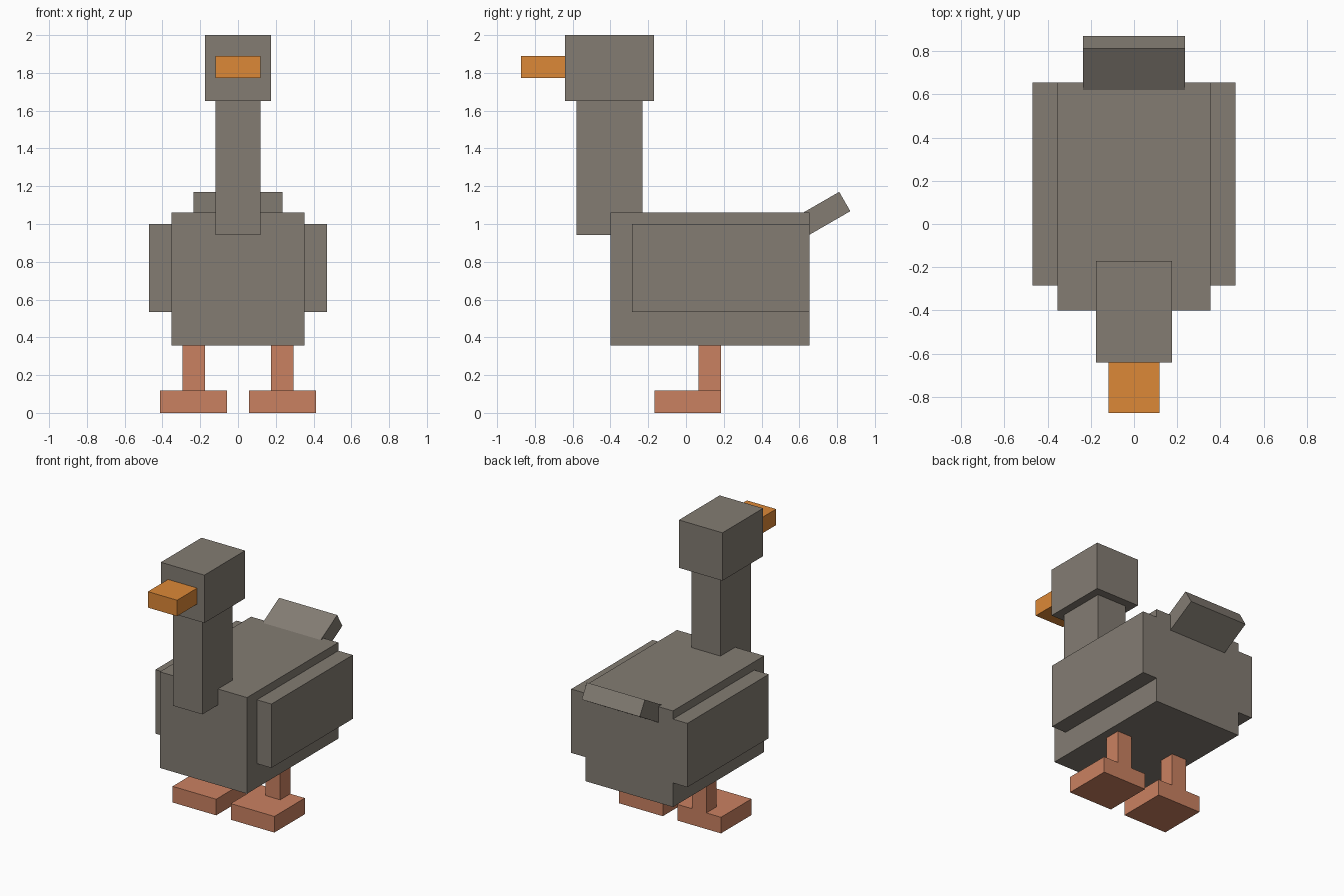
import bpy
import bmesh
from math import radians
from mathutils import Matrix, Vector

old = bpy.data.objects.get("Cube")
if old:
    bpy.data.objects.remove(old, do_unlink=True)


def make_material(name, rgb):
    mat = bpy.data.materials.new(name)
    mat.use_nodes = True
    colour = (*rgb, 1.0)
    mat.diffuse_color = colour
    mat.node_tree.nodes["Principled BSDF"].inputs["Base Color"].default_value = colour
    return mat


feathers = make_material("grey_brown_feathers", (0.227, 0.202, 0.171))
orange = make_material("orange_beak", (0.72, 0.246, 0.038))
skin = make_material("pinkish_leg_skin", (0.59, 0.22, 0.12))


def box(name, low, high, mat, tilt=0):
    """Flat-shaded box between two corners, tilted about x at its centre."""
    low, high = Vector(low), Vector(high)
    bm = bmesh.new()
    bmesh.ops.create_cube(bm, size=1, matrix=Matrix.Diagonal((*(high - low), 1)))
    mesh = bpy.data.meshes.new(name)
    bm.to_mesh(mesh)
    bm.free()
    mesh.materials.append(mat)
    obj = bpy.data.objects.new(name, mesh)
    obj.location = (low + high) / 2
    obj.rotation_euler.x = radians(tilt)
    bpy.context.collection.objects.link(obj)
    return obj


def pair(name, low, high, mat):
    """The same box on the left (+x) and mirrored to the right."""
    box("left_" + name, low, high, mat)
    box("right_" + name, (-high[0], *low[1:]), (-low[0], *high[1:]), mat)


# Body, neck and head
box("body", (-0.353, -0.40, 0.357), (0.353, 0.655, 1.06), feathers)
box("neck", (-0.118, -0.58, 0.943), (0.118, -0.23, 1.65), feathers)
box("head", (-0.176, -0.64, 1.65), (0.176, -0.17, 2.0), feathers)
box("beak", (-0.118, -0.873, 1.773), (0.118, -0.64, 1.89), orange)

# Tail, raised at the back and sunk into the body
box("tail", (-0.235, 0.512, 0.972), (0.235, 0.864, 1.09), feathers, tilt=30)

# Wings, legs and feet
pair("wing", (0.353, -0.285, 0.533), (0.47, 0.655, 1.0), feathers)
pair("leg", (0.176, 0.067, 0.118), (0.294, 0.184, 0.357), skin)
pair("foot", (0.059, -0.168, 0.0), (0.412, 0.184, 0.118), skin)
